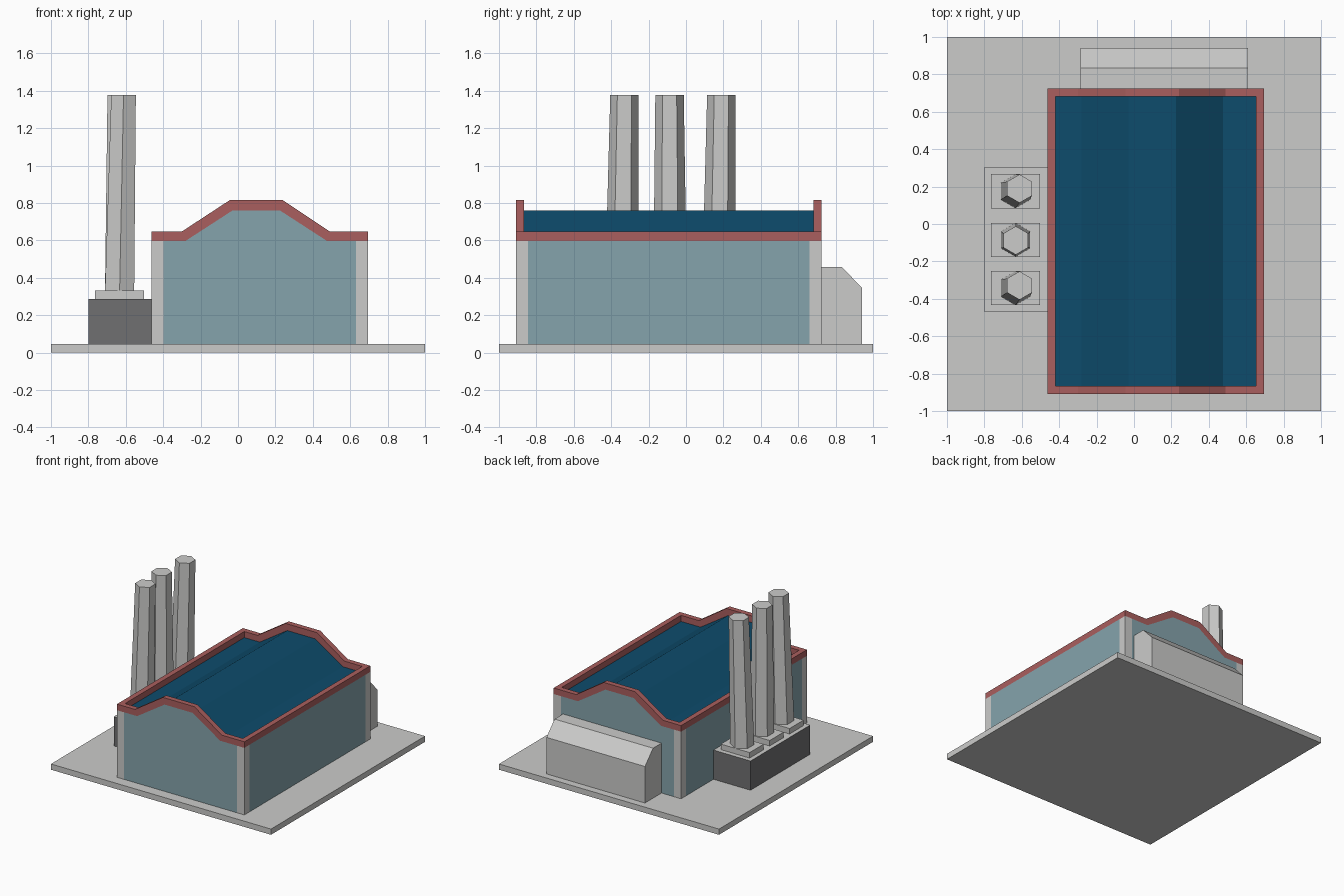
import bpy, bmesh, math
from mathutils import Vector

if "Cube" in bpy.data.objects:
    bpy.data.objects.remove(bpy.data.objects["Cube"])


def material(name, rgb):
    m = bpy.data.materials.new(name)
    m.diffuse_color = (*rgb, 1)
    m.use_nodes = True
    m.node_tree.nodes["Principled BSDF"].inputs["Base Color"].default_value = m.diffuse_color
    return m


LIGHT = material("light_grey", (0.60, 0.60, 0.59))
DARK = material("dark_grey", (0.16, 0.16, 0.165))
TEAL = material("teal_wall", (0.235, 0.371, 0.413))
BLUE = material("blue_roof", (0.004, 0.072, 0.150))
RED = material("red_trim", (0.402, 0.114, 0.112))


def finish(name, bm, mats):
    bmesh.ops.recalc_face_normals(bm, faces=bm.faces)
    me = bpy.data.meshes.new(name)
    bm.to_mesh(me)
    bm.free()
    for m in mats:
        me.materials.append(m)
    ob = bpy.data.objects.new(name, me)
    bpy.context.collection.objects.link(ob)
    return ob


def loft(low, high):
    """Closed solid between two matching rings of points."""
    bm = bmesh.new()
    a = [bm.verts.new(p) for p in low]
    b = [bm.verts.new(p) for p in high]
    n = len(a)
    bm.faces.new(a)
    bm.faces.new(b)
    for i in range(n):
        bm.faces.new((a[i], a[(i + 1) % n], b[(i + 1) % n], b[i]))
    bmesh.ops.recalc_face_normals(bm, faces=bm.faces)
    return bm


def prism_y(profile, y0, y1):
    return loft([(x, y0, z) for x, z in profile], [(x, y1, z) for x, z in profile])


def box(x0, x1, y0, y1, z0, z1):
    return prism_y([(x0, z0), (x1, z0), (x1, z1), (x0, z1)], y0, y1)


X0, X1, Y0, Y1 = -0.463, 0.695, -0.91, 0.725   # hall footprint
G, T, P = 0.047, 0.043, 0.065                  # ground top, trim width, pillar width

# Ground slab
finish("base_slab", box(-1, 1, -1, 1, 0, G), [LIGHT])

# Hall: gabled body cut at the pillar lines, coloured by direction and position
lower = [(X0, 0.598), (-0.28, 0.598), (-0.03, 0.76), (0.225, 0.76), (0.475, 0.598), (X1, 0.598)]
upper = [(X0, 0.648), (-0.30, 0.648), (-0.045, 0.815), (0.24, 0.815), (0.49, 0.648), (X1, 0.648)]
bm = prism_y([(X0, G)] + lower + [(X1, G)], Y0, Y1)
for co, no in (((X0 + P, 0, 0), (1, 0, 0)), ((X1 - P, 0, 0), (1, 0, 0)),
               ((0, Y0 + P, 0), (0, 1, 0)), ((0, Y1 - P, 0), (0, 1, 0))):
    bmesh.ops.bisect_plane(bm, geom=bm.verts[:] + bm.edges[:] + bm.faces[:],
                           plane_co=Vector(co), plane_no=Vector(no))
bm.normal_update()
for f in bm.faces:
    c = f.calc_center_bounds()
    if f.normal.z > 0.3:
        f.material_index = 2
    elif abs(f.normal.y) > 0.9:
        f.material_index = 1 if X0 + P < c.x < X1 - P else 0
    elif abs(f.normal.x) > 0.9:
        f.material_index = 1 if Y0 + P < c.y < Y1 - P else 0
finish("hall_body", bm, [LIGHT, TEAL, BLUE])

# Red parapet: two gable bands and two side rails
band = lower + upper[::-1]
finish("front_parapet", prism_y(band, Y0, Y0 + T), [RED])
finish("back_parapet", prism_y(band, Y1 - T, Y1), [RED])
finish("left_parapet", box(X0, X0 + T, Y0 + T, Y1 - T, 0.598, 0.648), [RED])
finish("right_parapet", box(X1 - T, X1, Y0 + T, Y1 - T, 0.598, 0.648), [RED])

# Trim band on the long outer walls is the outside of the rails; rear annex below
side = [(Y1, G), (0.94, G), (0.94, 0.347), (0.835, 0.457), (Y1, 0.457)]
finish("rear_annex", loft([(-0.285, y, z) for y, z in side],
                          [(0.61, y, z) for y, z in side]), [LIGHT])

# Chimney block: dark sides, light top
bm = box(-0.80, X0, -0.47, 0.305, G, 0.287)
for f in bm.faces:
    f.material_index = 1 if f.normal.z > 0.9 else 0
finish("chimney_block", bm, [DARK, LIGHT])


def hexagon(x, y, z, r):
    return [(x + r * math.sin(i * math.pi / 3), y + r * math.cos(i * math.pi / 3), z)
            for i in range(6)]


# Plinths and tapered hexagonal chimneys, the outer two leaning slightly
for i, (y, tx, ty) in enumerate(((-0.343, -0.612, -0.329),
                                 (-0.085, -0.632, -0.088),
                                 (0.175, -0.612, 0.189))):
    finish(f"chimney_plinth_{i + 1}", box(-0.765, -0.503, y - 0.091, y + 0.091, 0.287, 0.332), [LIGHT])
    finish(f"chimney_{i + 1}", loft(hexagon(-0.633, y, 0.332, 0.09),
                                    hexagon(tx, ty, 1.377, 0.076)), [LIGHT])
